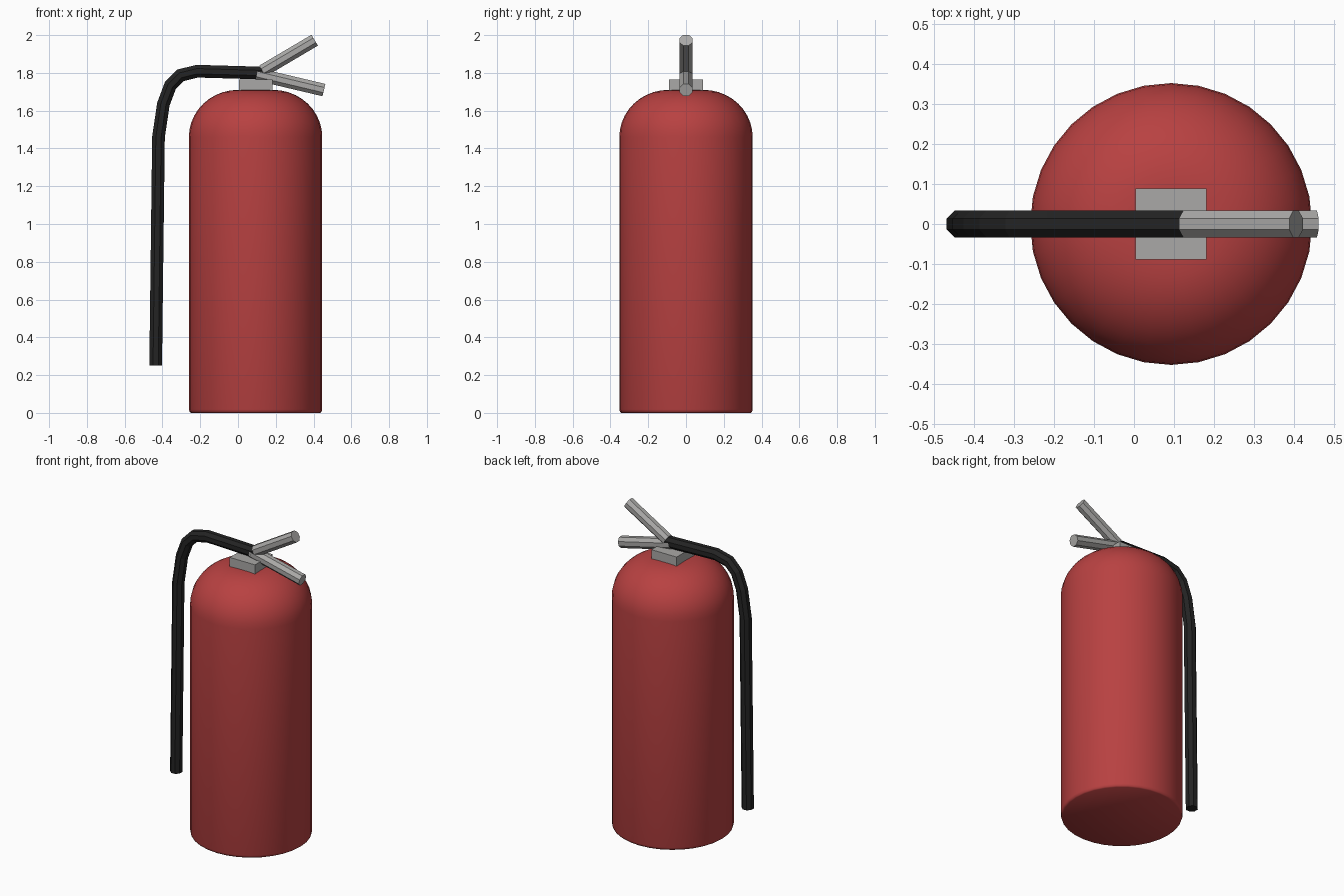
import bpy, bmesh, math
from mathutils import Vector

if "Cube" in bpy.data.objects:
    bpy.data.objects.remove(bpy.data.objects["Cube"])

CX = 0.093  # body axis


def material(name, rgb):
    m = bpy.data.materials.new(name)
    m.diffuse_color = (*rgb, 1)
    m.use_nodes = True
    m.node_tree.nodes["Principled BSDF"].inputs["Base Color"].default_value = m.diffuse_color
    return m


RED = material("red paint", (0.48, 0.053, 0.053))
GREY = material("grey metal", (0.40, 0.395, 0.385))
BLACK = material("black rubber", (0.017, 0.017, 0.017))


def make_object(name, bm, mat):
    bmesh.ops.recalc_face_normals(bm, faces=bm.faces)
    me = bpy.data.meshes.new(name)
    bm.to_mesh(me)
    bm.free()
    me.materials.append(mat)
    ob = bpy.data.objects.new(name, me)
    bpy.context.collection.objects.link(ob)
    return ob


def skin(bm, rings):
    """Bridge successive vertex rings and cap both ends."""
    n = len(rings[0])
    for a, b in zip(rings, rings[1:]):
        for i in range(n):
            j = (i + 1) % n
            bm.faces.new((a[i], a[j], b[j], b[i]))
    bm.faces.new(rings[0])
    bm.faces.new(rings[-1])


def lathe(name, profile, mat, sides=32):
    bm = bmesh.new()
    angles = [math.tau * i / sides for i in range(sides)]
    skin(bm, [[bm.verts.new((CX + r * math.cos(a), r * math.sin(a), z)) for a in angles]
              for r, z in profile])
    return make_object(name, bm, mat)


def tube(name, path, mat, apothem=0.0335, sides=8):
    """Octagonal tube along an (x, z) path, mitred at each bend."""
    bm = bmesh.new()
    pts = [Vector(p) for p in path]
    rad = apothem / math.cos(math.pi / sides)
    rings = []
    for i, p in enumerate(pts):
        d0 = (p - pts[i - 1]).normalized() if i else None
        d1 = (pts[i + 1] - p).normalized() if i < len(pts) - 1 else None
        d0, d1 = d0 or d1, d1 or d0
        t = (d0 + d1).normalized()
        nrm = Vector((-t.y, t.x)) / t.dot(d1)
        ring = []
        for k in range(sides):
            a = math.tau * (k + 0.5) / sides
            q = p + nrm * rad * math.cos(a)
            ring.append(bm.verts.new((q.x, rad * math.sin(a), q.y)))
        rings.append(ring)
    skin(bm, rings)
    return make_object(name, bm, mat)


# Cylinder body with a rounded shoulder
profile = [(0.342, 0.0), (0.349, 0.005), (0.353, 0.018)]
for i in range(11):
    a = math.pi / 2 * i / 10
    profile.append((0.093 + 0.26 * math.cos(a), 1.46 + 0.25 * math.sin(a)))
body = lathe("cylinder_body", profile, RED)
bpy.context.view_layer.objects.active = body
body.select_set(True)
bpy.ops.object.shade_smooth_by_angle(angle=math.radians(40))
body.select_set(False)

# Valve block on top of the body
bm = bmesh.new()
bmesh.ops.create_cube(bm, size=1)
for v in bm.verts:
    v.co = (CX + v.co.x * 0.178, v.co.y * 0.178, 1.735 + v.co.z * 0.062)
make_object("valve_block", bm, GREY)

# Squeeze lever and carrying handle
tube("squeeze_lever", [(0.13, 1.81), (0.406, 1.973)], GREY)
tube("carry_handle", [(0.10, 1.793), (0.455, 1.709)], GREY)

# Discharge hose
tube("hose", [(-0.436, 0.25), (-0.421, 1.46), (-0.395, 1.635), (-0.358, 1.733),
              (-0.305, 1.787), (-0.216, 1.809), (0.13, 1.799)], BLACK)
